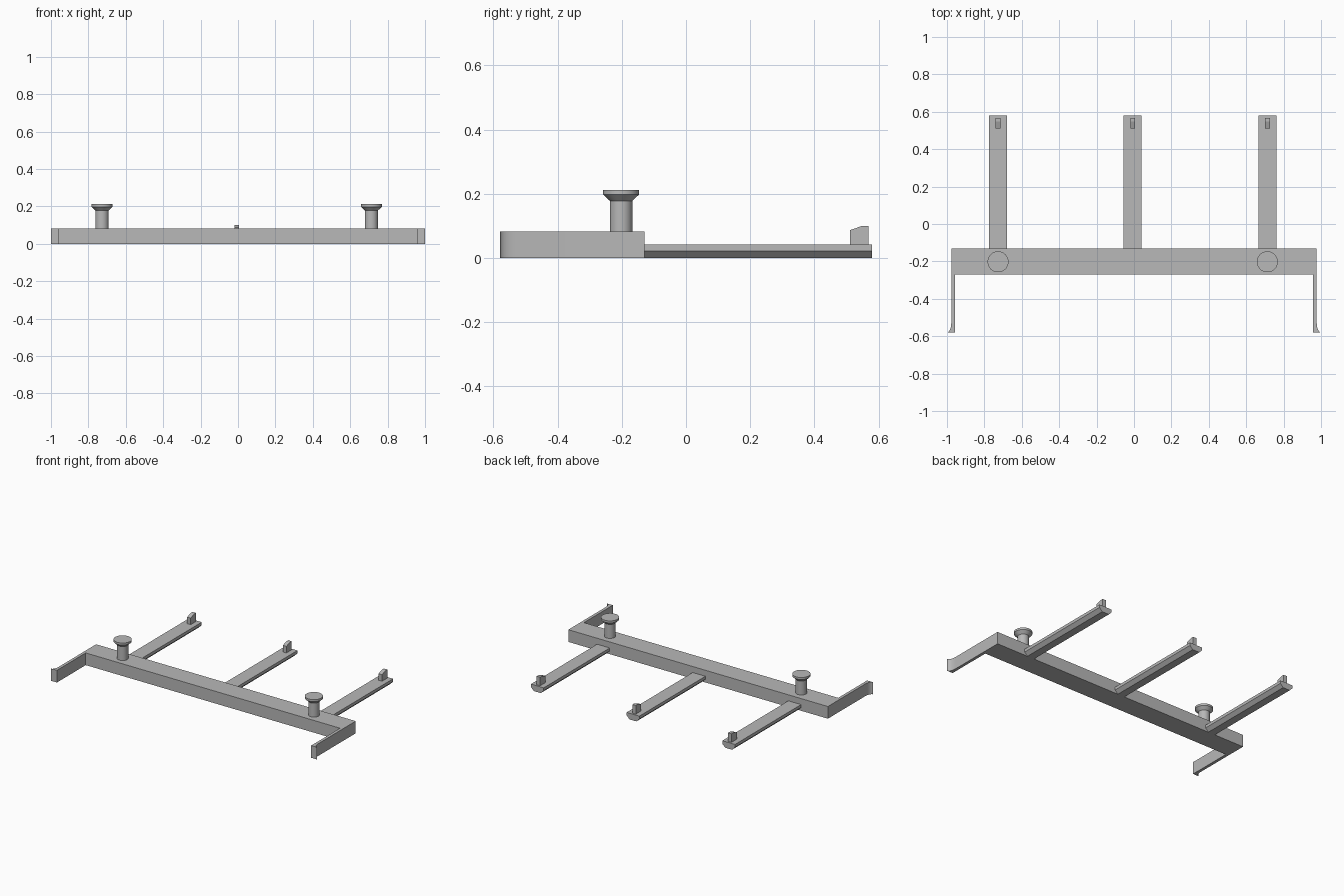
import bpy, bmesh, math
from mathutils import Vector

if "Cube" in bpy.data.objects:
    bpy.data.objects.remove(bpy.data.objects["Cube"], do_unlink=True)

grey = bpy.data.materials.new("plain grey")
grey.use_nodes = True
colour = (0.48, 0.48, 0.48, 1)
grey.diffuse_color = colour
grey.node_tree.nodes["Principled BSDF"].inputs["Base Color"].default_value = colour


def finish(name, bm, smooth=False):
    bmesh.ops.recalc_face_normals(bm, faces=bm.faces)
    mesh = bpy.data.meshes.new(name)
    bm.to_mesh(mesh)
    bm.free()
    mesh.materials.append(grey)
    obj = bpy.data.objects.new(name, mesh)
    bpy.context.collection.objects.link(obj)
    if smooth:
        bpy.ops.object.select_all(action="DESELECT")
        obj.select_set(True)
        bpy.context.view_layer.objects.active = obj
        bpy.ops.object.shade_smooth_by_angle(angle=math.radians(30))
    return obj


def prism(name, points, depth, smooth=False):
    """Extrude a planar outline along the depth vector."""
    bm = bmesh.new()
    face = bm.faces.new([bm.verts.new(p) for p in points])
    moved = bmesh.ops.extrude_face_region(bm, geom=[face], use_keep_orig=True)["geom"]
    verts = [v for v in moved if isinstance(v, bmesh.types.BMVert)]
    bmesh.ops.translate(bm, verts=verts, vec=Vector(depth))
    return finish(name, bm, smooth)


def lathe(name, profile, x, y, steps=48):
    """Spin a radius/height profile around a vertical axis."""
    bm = bmesh.new()
    verts = [bm.verts.new((x + r, y, z)) for r, z in profile]
    edges = [bm.edges.new(pair) for pair in zip(verts, verts[1:])]
    bmesh.ops.spin(bm, geom=verts + edges, cent=(x, y, 0), axis=(0, 0, 1),
                   angle=math.tau, steps=steps)
    bmesh.ops.remove_doubles(bm, verts=bm.verts, dist=1e-5)
    return finish(name, bm, True)


HEIGHT = 0.083
BACK, FRONT, TIP = -0.13, -0.27, -0.58
OUTER, INNER = 0.977, 0.957

# Main cross bar
prism("cross_bar", [(-OUTER, FRONT, 0), (OUTER, FRONT, 0), (OUTER, BACK, 0), (-OUTER, BACK, 0)],
      (0, 0, HEIGHT))

# Side arms with outward flared tips
flare = [(1 - 0.023 * math.sin(t), TIP + 0.05 * (1 - math.cos(t)))
         for t in (i * math.pi / 16 for i in range(9))]
for side, label in ((1, "left"), (-1, "right")):
    outline = [(INNER, FRONT), (INNER, TIP)] + flare + [(OUTER, FRONT)]
    prism(label + "_arm", [(side * x, y, 0) for x, y in outline], (0, 0, HEIGHT), True)

# Rear rails with bevelled undersides, each with a sloped stop near its end
CENTRE = -0.007
for offset, label in ((0.72, "left"), (0, "middle"), (-0.72, "right")):
    x = CENTRE + offset
    half, low = 0.048, 0.026
    section = [(-low, 0), (low, 0), (half, 0.022), (half, 0.042), (-half, 0.042), (-half, 0.022)]
    prism(label + "_rail", [(x + a, BACK, z) for a, z in section], (0, 0.58 - BACK, 0))
    stop = [(0.511, 0.042), (0.568, 0.042), (0.568, 0.1), (0.548, 0.1), (0.511, 0.087)]
    prism(label + "_stop", [(x - 0.013, y, z) for y, z in stop], (0.026, 0, 0))

# Flared pegs on top of the bar
peg = [(0, HEIGHT), (0.035, HEIGHT), (0.035, 0.178), (0.056, 0.198), (0.056, 0.212), (0, 0.212)]
for offset, label in ((0.72, "left"), (-0.72, "right")):
    lathe(label + "_peg", peg, CENTRE + offset, -0.202)
